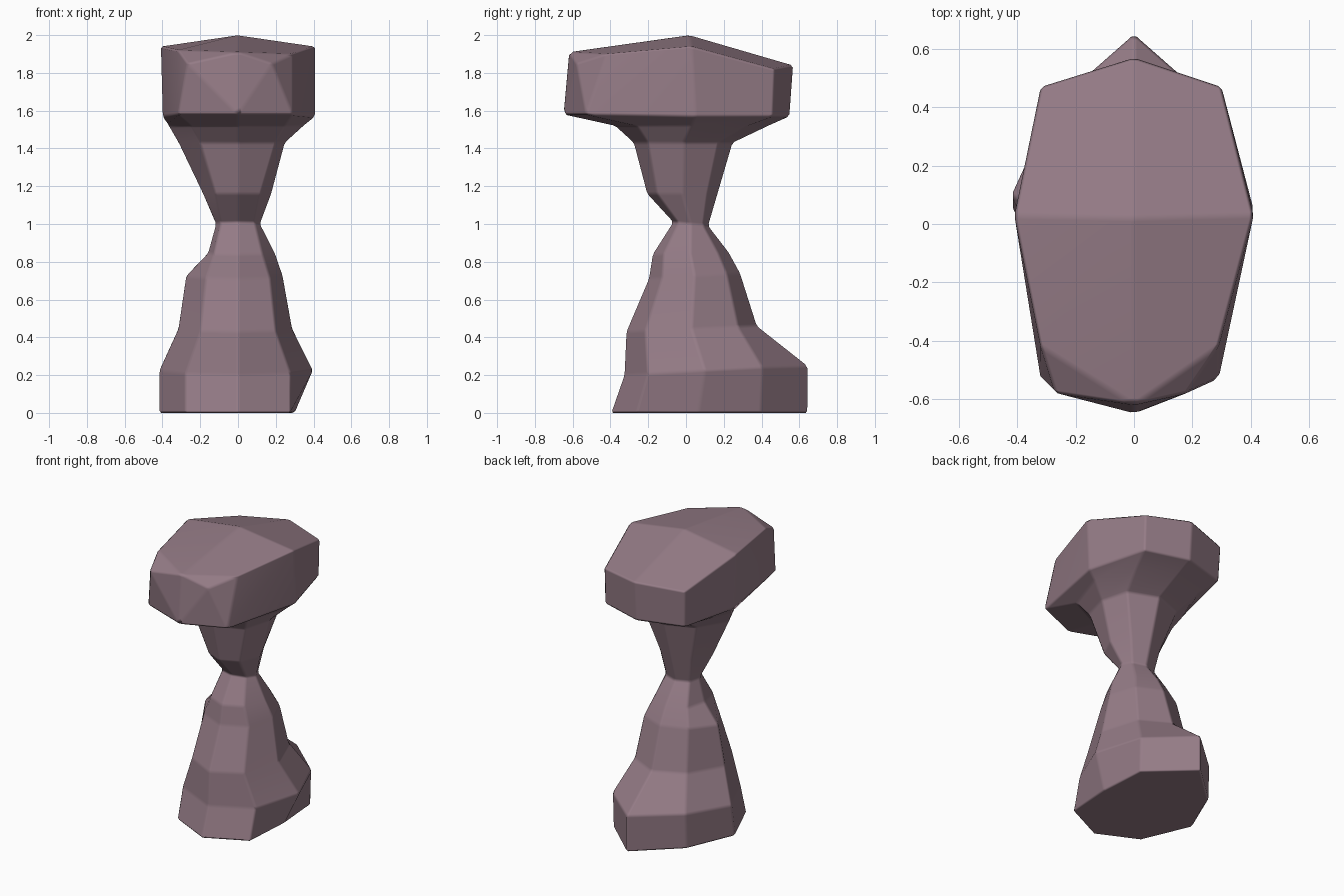
import bpy, bmesh, math

if "Cube" in bpy.data.objects:
    bpy.data.objects.remove(bpy.data.objects["Cube"])

# Stem cross-sections, eight-sided:
# z front, z back, left x, right x, diagonal x, front y, back y, extra push of back corner
SECTIONS = [
    (0.00, 0.00, -0.42, 0.30, 0.28, -0.40, 0.53, 0.12),
    (0.20, 0.25, -0.42, 0.40, 0.28, -0.33, 0.53, 0.12),
    (0.43, 0.46, -0.32, 0.29, 0.20, -0.32, 0.38, 0.00),
    (0.71, 0.74, -0.28, 0.24, 0.17, -0.20, 0.29, 0.00),
    (0.84, 0.85, -0.16, 0.20, 0.13, -0.18, 0.23, 0.00),
    (1.01, 0.99, -0.12, 0.12, 0.09, -0.07, 0.12, 0.00),
    (1.16, 1.16, -0.19, 0.18, 0.12, -0.21, 0.17, 0.00),
    (1.43, 1.43, -0.32, 0.25, 0.20, -0.28, 0.25, 0.00),
    (1.52, 1.52, -0.37, 0.35, 0.25, -0.38, 0.44, 0.00),
]
# Underside rim of the cap, same corner order as the sections
RIM = [(0, -.65, 1.58), (.29, -.53, 1.58), (.41, .05, 1.57), (.30, .46, 1.57),
       (0, .55, 1.57), (-.31, .46, 1.57), (-.40, .05, 1.57), (-.32, -.53, 1.58)]
# Upper corners of the cap
CROWN = [(0, .02, 2.0), (.41, .03, 1.94), (-.41, .03, 1.94), (.30, .47, 1.82),
         (-.32, .47, 1.82), (0, .57, 1.84), (.29, -.42, 1.90), (-.32, -.42, 1.92),
         (.18, -.58, 1.85), (-.27, -.58, 1.85), (0, -.62, 1.91)]


def section(zf, zb, left, right, dx, front, back, push):
    """Eight corners, counter-clockwise from the front."""
    mid, half = (front + back) / 2, (back - front) / 2
    pts = []
    for i in range(8):
        c = -math.cos(i * math.pi / 4)
        x = (0, dx, right, dx, 0, -dx, left, -dx)[i]
        y = mid + c * half + (push if i == 4 else 0)
        pts.append((x, y, zf + (zb - zf) * (c + 1) / 2))
    return pts


# Stem: loft through the sections up to the rim
bm = bmesh.new()
rings = [[bm.verts.new(p) for p in ring]
         for ring in [section(*s) for s in SECTIONS] + [RIM]]
for low, high in zip(rings, rings[1:]):
    for i in range(8):
        j = (i + 1) % 8
        bm.faces.new((low[i], low[j], high[j], high[i]))
bm.faces.new(rings[0][::-1])

# Cap: convex block standing on the rim, open towards the stem
rim = set(rings[-1])
crown = [bm.verts.new(p) for p in CROWN]
bmesh.ops.convex_hull(bm, input=list(rim) + crown)
inner = [f for f in bm.faces if all(v in rim for v in f.verts)]
bmesh.ops.delete(bm, geom=inner, context='FACES')
loose = [e for e in bm.edges if not e.link_faces]
bmesh.ops.delete(bm, geom=loose, context='EDGES')
bmesh.ops.dissolve_limit(bm, angle_limit=math.radians(4),
                         verts=bm.verts[:], edges=bm.edges[:])
bmesh.ops.recalc_face_normals(bm, faces=bm.faces[:])

mesh = bpy.data.meshes.new("rock_pillar")
bm.to_mesh(mesh)
bm.free()
rock = bpy.data.objects.new("rock_pillar", mesh)
bpy.context.collection.objects.link(rock)
bpy.context.view_layer.objects.active = rock
rock.select_set(True)
bpy.ops.object.shade_smooth_by_angle(angle=math.radians(30))

# Slightly worn edges
bevel = rock.modifiers.new("worn_edges", 'BEVEL')
bevel.width = 0.012
bevel.segments = 1
bevel.limit_method = 'ANGLE'
bevel.angle_limit = math.radians(10)
bevel.harden_normals = True

stone = bpy.data.materials.new("mauve_stone")
stone.diffuse_color = (0.30, 0.20, 0.24, 1)
stone.use_nodes = True
stone.node_tree.nodes["Principled BSDF"].inputs["Base Color"].default_value = stone.diffuse_color
mesh.materials.append(stone)
